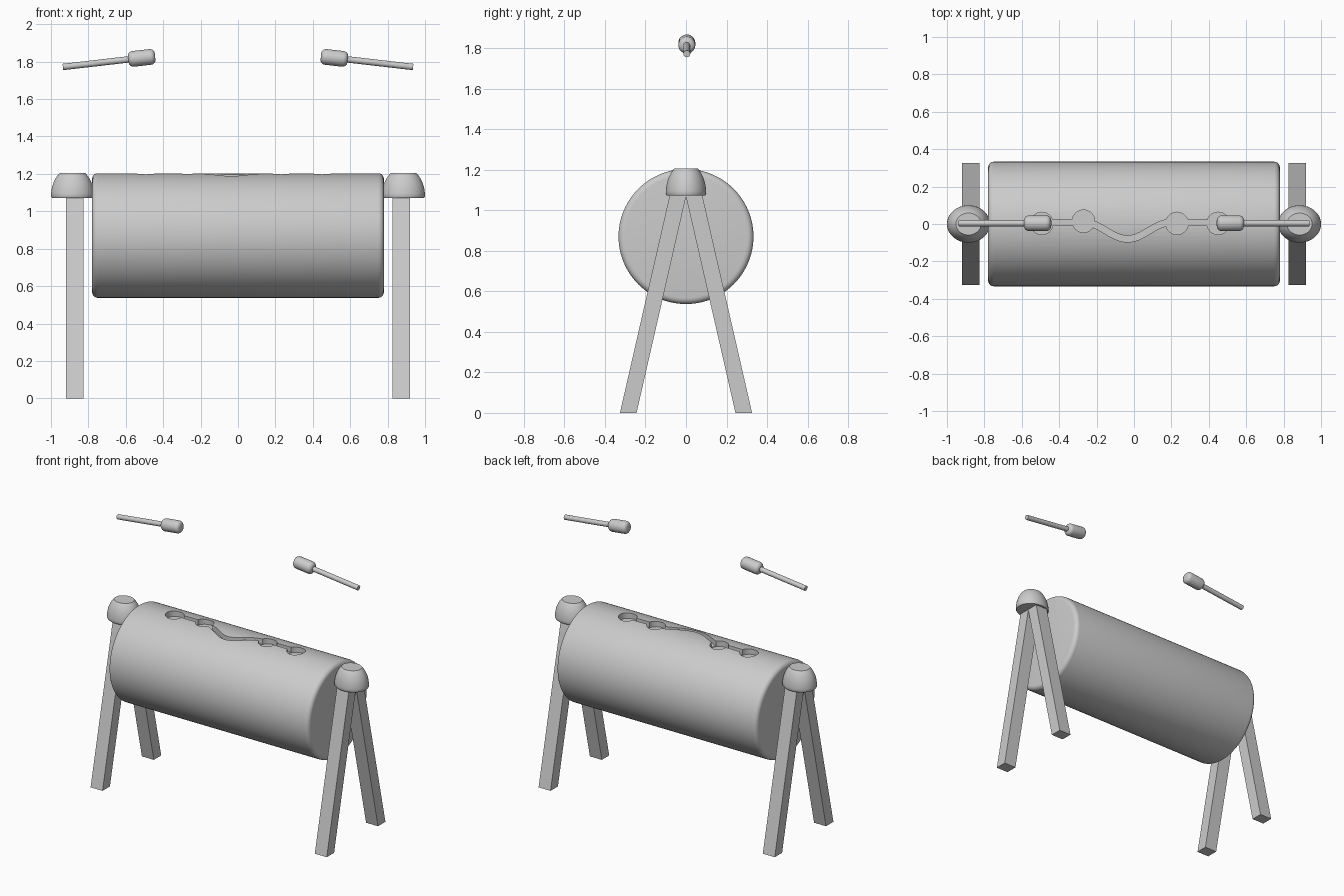
import bpy, bmesh, math
from mathutils import Matrix, Vector

if "Cube" in bpy.data.objects:
    bpy.data.objects.remove(bpy.data.objects["Cube"])

grey = bpy.data.materials.new("plain grey")
grey.diffuse_color = (0.6, 0.6, 0.6, 1)
grey.use_nodes = True
grey.node_tree.nodes["Principled BSDF"].inputs["Base Color"].default_value = grey.diffuse_color


def make(name, bm, smooth=True):
    bmesh.ops.recalc_face_normals(bm, faces=bm.faces)
    me = bpy.data.meshes.new(name)
    bm.to_mesh(me)
    bm.free()
    ob = bpy.data.objects.new(name, me)
    bpy.context.collection.objects.link(ob)
    me.materials.append(grey)
    if smooth:
        shade(ob)
    return ob


def shade(ob):
    bpy.ops.object.select_all(action='DESELECT')
    bpy.context.view_layer.objects.active = ob
    ob.select_set(True)
    bpy.ops.object.shade_smooth_by_angle(angle=math.radians(35))


def lathe(bm, profile, n, mat=Matrix()):
    """Closed solid of revolution about z from (radius, height) pairs."""
    rings = []
    for r, z in profile:
        rings.append([bm.verts.new(mat @ Vector((r * math.cos(2 * math.pi * i / n),
                                                 r * math.sin(2 * math.pi * i / n), z)))
                      for i in range(n)])
    for a, b in zip(rings, rings[1:]):
        for i in range(n):
            j = (i + 1) % n
            bm.faces.new((a[i], a[j], b[j], b[i]))
    bm.faces.new(rings[0][::-1])
    bm.faces.new(rings[-1])


def rounded_rod(radius, half, bevel, steps=5):
    """Profile of a cylinder with rounded rims."""
    arc = [math.pi / 2 * k / steps for k in range(steps + 1)]
    low = [(radius - bevel + bevel * math.sin(a), -half + bevel - bevel * math.cos(a)) for a in arc]
    return low + [(r, -z) for r, z in reversed(low)]


# drum body, lying along x
bm = bmesh.new()
lathe(bm, rounded_rod(0.333, 0.78, 0.03), 96,
      Matrix.Translation((0, 0, 0.87)) @ Matrix.Rotation(math.pi / 2, 4, 'Y'))
drum = make("drum_body", bm, False)


def cut(bm):
    cutter = make("cutter", bm, False)
    cutter.hide_render = True
    mod = drum.modifiers.new("cut", 'BOOLEAN')
    mod.operation, mod.solver, mod.object = 'DIFFERENCE', 'EXACT', cutter
    bpy.context.view_layer.objects.active = drum
    bpy.ops.object.modifier_apply(modifier=mod.name)
    bpy.data.objects.remove(cutter)


# round recesses on top of the drum
for x, y in ((-0.493, 0.003), (-0.27, 0.015), (0.23, 0.003), (0.45, 0.003)):
    bm = bmesh.new()
    lathe(bm, [(0.06, 1.162), (0.06, 1.3)], 40, Matrix.Translation((x, y, 0)))
    cut(bm)

# wavy groove joining the recesses
path = []
for i in range(49):
    x = -0.49 + 0.94 * i / 48
    t = (x + 0.035) / 0.23
    dip = 0.5 * (1 + math.cos(math.pi * t)) if abs(t) < 1 else 0
    path.append(Vector((x, 0.008 - 0.088 * dip, 0)))
bm = bmesh.new()
rows = []
for i, p in enumerate(path):
    d = (path[min(i + 1, 48)] - path[max(i - 1, 0)]).normalized()
    side = Vector((-d.y, d.x, 0)) * 0.017
    rows.append([bm.verts.new(p + s * side + Vector((0, 0, z)))
                 for s, z in ((-1, 1.166), (1, 1.166), (1, 1.3), (-1, 1.3))])
for a, b in zip(rows, rows[1:]):
    for k in range(4):
        m = (k + 1) % 4
        bm.faces.new((a[k], a[m], b[m], b[k]))
bm.faces.new(rows[0])
bm.faces.new(rows[-1][::-1])
cut(bm)
shade(drum)

for s, label in ((-1, "left"), (1, "right")):
    # leaning stand legs with level feet
    for f, end in ((-1, "front"), (1, "back")):
        bm = bmesh.new()
        bmesh.ops.create_cube(bm, size=1)
        for v in bm.verts:
            centre = 0.285 if v.co.z < 0 else 0.022
            v.co = (s * 0.872 + v.co.x * 0.093, f * centre + v.co.y * 0.082,
                    0 if v.co.z < 0 else 1.15)
        make(f"{label}_{end}_leg", bm, False)

    # oval stand cap with flattened top
    bm = bmesh.new()
    top = math.asin(0.81)
    prof = [(0.96, 1.072)] + [(math.cos(top * k / 10), 1.08 + 0.155 * math.sin(top * k / 10))
                              for k in range(11)]
    lathe(bm, prof, 48, Matrix.Translation((s * 0.885, 0, 0)) @ Matrix.Diagonal((0.115, 0.1, 1, 1)))
    make(f"{label}_stand_cap", bm)

    # mallet floating above, head toward the middle
    tilt = Vector((-s, 0, 0.115)).to_track_quat('Z', 'Y').to_matrix().to_4x4()
    at = Matrix.Translation((s * 0.515, 0.004, 1.82)) @ tilt
    bm = bmesh.new()
    lathe(bm, rounded_rod(0.042, 0.072, 0.025), 32, at)
    make(f"{label}_mallet_head", bm)
    bm = bmesh.new()
    lathe(bm, [(0.017, -0.424), (0.017, -0.05)], 24, at)
    make(f"{label}_mallet_handle", bm)
